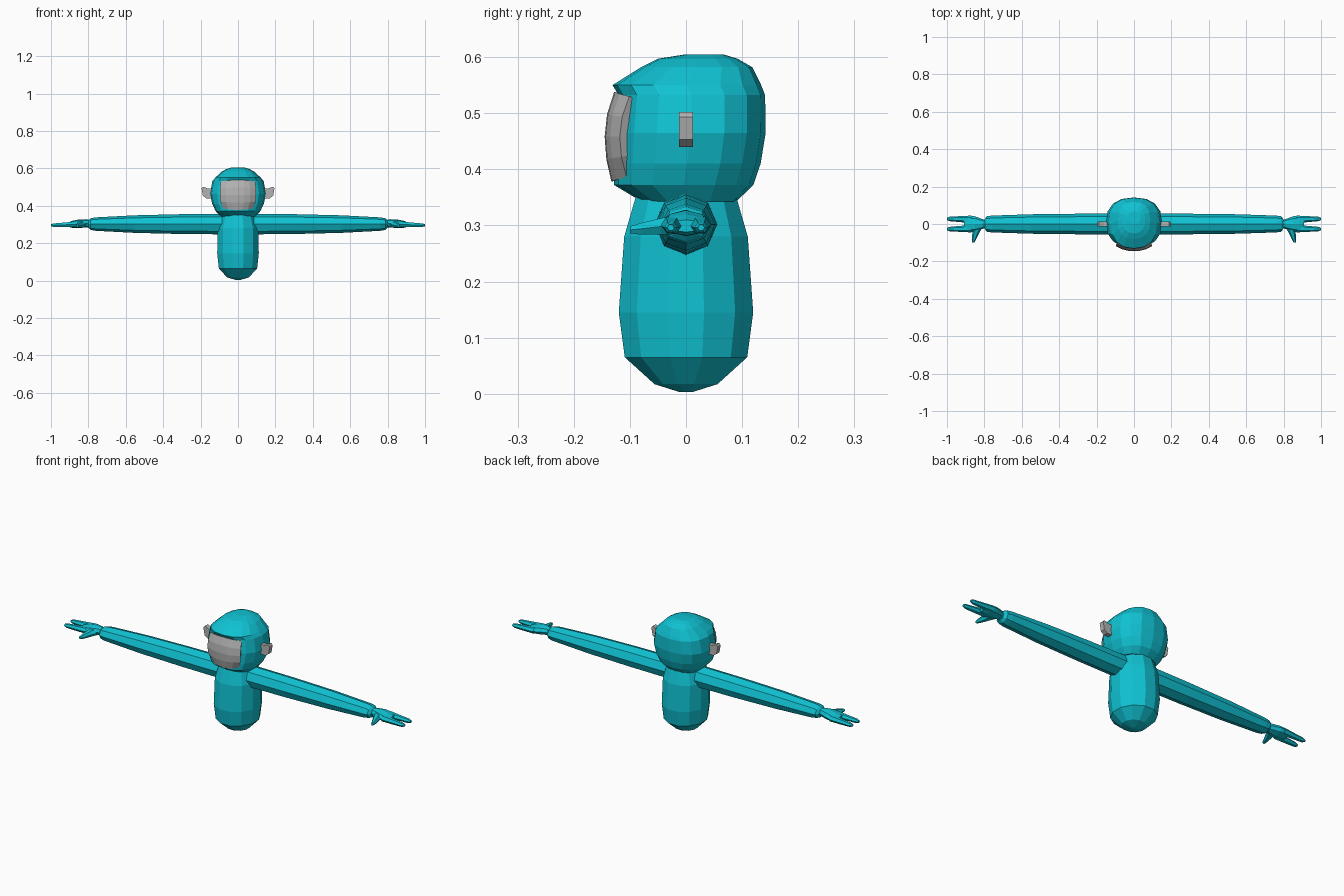
import bpy, bmesh, math
from mathutils import Vector

if "Cube" in bpy.data.objects:
    bpy.data.objects.remove(bpy.data.objects["Cube"])

X, Y, Z = Vector((1, 0, 0)), Vector((0, 1, 0)), Vector((0, 0, 1))


def material(name, color):
    mat = bpy.data.materials.new(name)
    mat.use_nodes = True
    mat.diffuse_color = (*color, 1)
    mat.node_tree.nodes["Principled BSDF"].inputs["Base Color"].default_value = (*color, 1)
    return mat


TEAL = material("teal", (0.005, 0.54, 0.65))
GREY = material("light grey", (0.45, 0.45, 0.45))


def finish(name, bm, mat):
    bmesh.ops.recalc_face_normals(bm, faces=bm.faces)
    mesh = bpy.data.meshes.new(name)
    bm.to_mesh(mesh)
    bm.free()
    mesh.materials.append(mat)
    obj = bpy.data.objects.new(name, mesh)
    bpy.context.collection.objects.link(obj)
    return obj


def power(value, exponent):
    return math.copysign(abs(value) ** exponent, value)


def loft(name, sections, u, v, sides, mat, phase=0.0, square=2.0):
    """Skin rounded rings; each section is (centre, half size on u, half size on v)."""
    bm = bmesh.new()
    rings = []
    for centre, a, b in sections:
        ring = []
        for i in range(sides):
            t = 2 * math.pi * (i + phase) / sides
            ring.append(bm.verts.new(Vector(centre) + u * a * power(math.cos(t), 2 / square)
                                     + v * b * power(math.sin(t), 2 / square)))
        rings.append(ring)
    for low, high in zip(rings, rings[1:]):
        for i in range(sides):
            j = (i + 1) % sides
            bm.faces.new((low[i], low[j], high[j], high[i]))
    bm.faces.new(rings[0])
    bm.faces.new(rings[-1])
    return finish(name, bm, mat)


# Body: (height, half width, half depth)
body = [(0.003, 0.012, 0.012), (0.017, 0.06, 0.058), (0.065, 0.106, 0.113),
        (0.145, 0.115, 0.124), (0.28, 0.113, 0.114), (0.36, 0.09, 0.09)]
loft("body", [((0, 0, z), a, b) for z, a, b in body], X, Y, 12, TEAL, phase=0.5)

# Head with a brim over the face: (height, half width, front, back)
head = [(0.343, 0.095, -0.08, 0.09), (0.372, 0.12, -0.128, 0.12),
        (0.41, 0.138, -0.128, 0.133), (0.465, 0.15, -0.126, 0.142),
        (0.532, 0.137, -0.12, 0.141), (0.55, 0.122, -0.131, 0.134),
        (0.582, 0.088, -0.08, 0.118), (0.597, 0.06, -0.05, 0.092),
        (0.605, 0.035, 0.0, 0.066)]
loft("head", [((0, (f + b) / 2, z), a, (b - f) / 2) for z, a, f, b in head],
     X, Y, 16, TEAL, square=2.4)

# Face plate: a curved grid, narrower at the bottom
bm = bmesh.new()
bmesh.ops.create_grid(bm, x_segments=6, y_segments=4, size=1)
for vert in bm.verts:
    s, t = vert.co.x, vert.co.y
    width = 0.097 - 0.018 * max(0, -t) ** 3 - 0.005 * max(0, t) ** 3
    depth = -0.145 + 0.027 * abs(s) ** 2.5 + (0.017 if t > 0 else 0.012) * t * t
    vert.co = (s * width, depth, 0.458 + 0.08 * t - 0.008 * t * s * s)
plate = finish("face_plate", bm, GREY)
plate.data.flip_normals()
thick = plate.modifiers.new("thickness", "SOLIDIFY")
thick.thickness = 0.025
thick.offset = -1 if plate.data.polygons[0].normal.y < 0 else 1

for side, name in ((1, "left"), (-1, "right")):
    # Ear: extruded outline
    bm = bmesh.new()
    outline = [(0.135, 0.44), (0.17, 0.44), (0.188, 0.453), (0.195, 0.493),
               (0.187, 0.502), (0.16, 0.492), (0.135, 0.492)]
    face = bm.faces.new([bm.verts.new((side * x, -0.0125, z)) for x, z in outline])
    grown = bmesh.ops.extrude_face_region(bm, geom=[face])["geom"]
    bmesh.ops.translate(bm, vec=Y * 0.025,
                        verts=[g for g in grown if isinstance(g, bmesh.types.BMVert)])
    if not any(f.normal.y < 0 for f in bm.faces):
        bmesh.ops.recalc_face_normals(bm, faces=bm.faces)
    finish(name + "_ear", bm, GREY)

    def limb(part, sections, sides):
        """Loft along x: each section is (x, y, z, half depth, half height)."""
        loft(name + "_" + part, [((side * x, y, z), a, b) for x, y, z, a, b in sections],
             Y, Z, sides, TEAL)

    limb("arm", [(0.05, 0, 0.302, 0.056, 0.055), (0.3, 0, 0.302, 0.055, 0.053),
                 (0.55, 0, 0.302, 0.052, 0.047), (0.76, 0, 0.302, 0.045, 0.036),
                 (0.788, 0, 0.302, 0.041, 0.031), (0.8, 0, 0.302, 0.024, 0.02)], 8)
    limb("palm", [(0.785, 0, 0.304, 0.017, 0.017), (0.81, 0, 0.306, 0.026, 0.022),
                  (0.85, 0, 0.304, 0.041, 0.023), (0.885, 0, 0.301, 0.045, 0.019),
                  (0.91, 0, 0.299, 0.036, 0.011)], 8)
    for finger, y in (("front_finger", -1), ("back_finger", 1)):
        limb(finger, [(0.87, 0.025 * y, 0.301, 0.02, 0.017),
                      (0.93, 0.026 * y, 0.298, 0.016, 0.014),
                      (0.985, 0.027 * y, 0.296, 0.012, 0.011),
                      (1.0, 0.027 * y, 0.296, 0.006, 0.006)], 6)

    # Thumb points forward from the palm
    thumb = [(0.835, -0.015, 0.302, 0.028, 0.02), (0.845, -0.045, 0.298, 0.019, 0.017),
             (0.855, -0.08, 0.294, 0.012, 0.012), (0.86, -0.1, 0.292, 0.007, 0.007)]
    loft(name + "_thumb", [((side * x, y, z), a, b) for x, y, z, a, b in thumb],
         X, Z, 6, TEAL)
